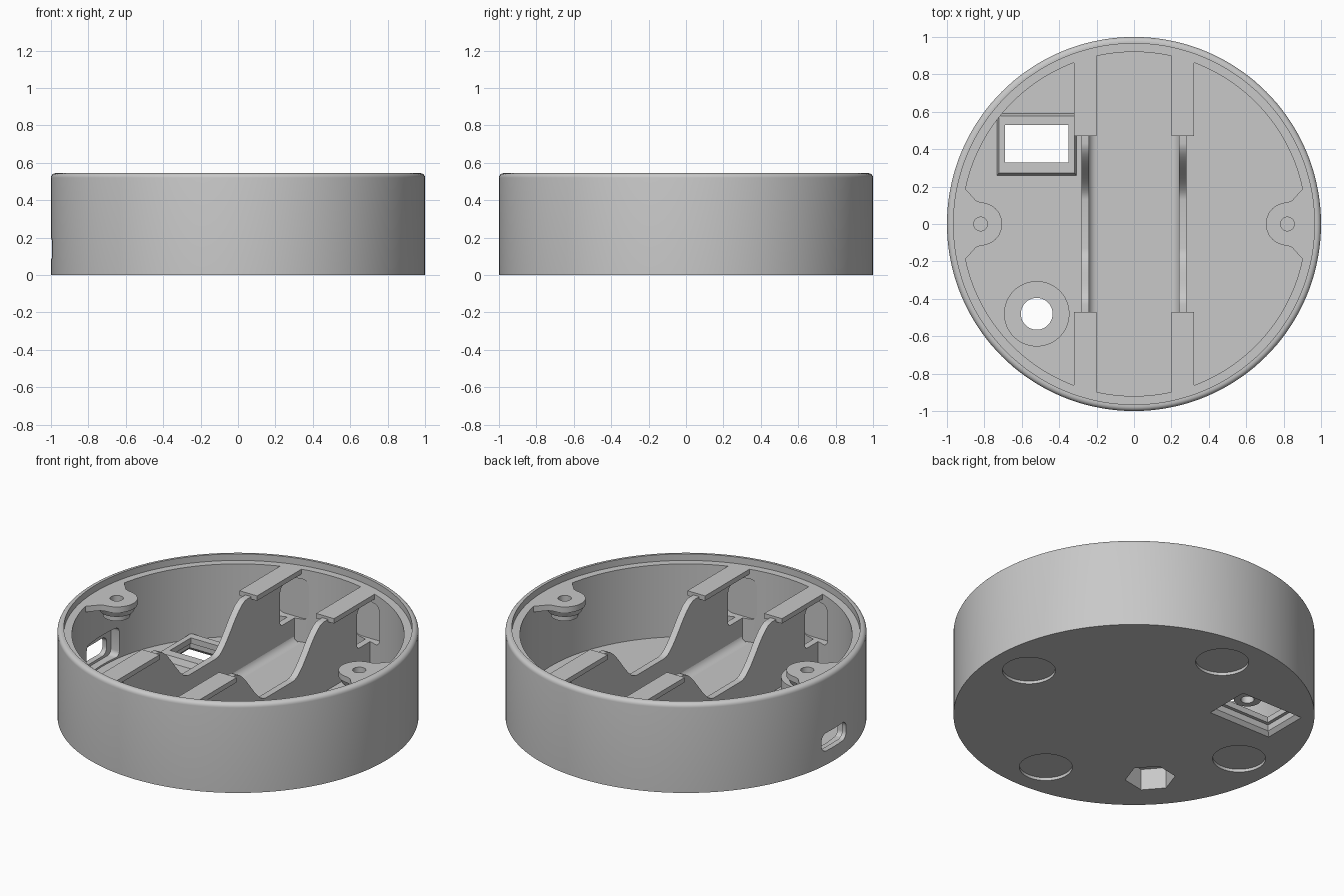
import bpy
import bmesh
from math import cos, sin, pi, radians
from mathutils import Matrix

old = bpy.data.objects.get("Cube")
if old:
    bpy.data.objects.remove(old, do_unlink=True)

grey = bpy.data.materials.new("plain_grey")
grey.use_nodes = True
grey.diffuse_color = (0.58, 0.58, 0.58, 1)
grey.node_tree.nodes["Principled BSDF"].inputs["Base Color"].default_value = grey.diffuse_color

LEDGE = 0.505   # level of the lid seat, tabs and screw bosses
FLOOR = 0.06


def finish(name, bm):
    bmesh.ops.recalc_face_normals(bm, faces=bm.faces)
    mesh = bpy.data.meshes.new(name)
    bm.to_mesh(mesh)
    bm.free()
    mesh.materials.append(grey)
    ob = bpy.data.objects.new(name, mesh)
    bpy.context.collection.objects.link(ob)
    return ob


def prism(name, pts, lo, hi, axis="z", top=None):
    """Extrude an outline along z or x, optionally to a different top outline."""
    bm = bmesh.new()
    place = (lambda p, h: (p[0], p[1], h)) if axis == "z" else (lambda p, h: (h, p[0], p[1]))
    a = [bm.verts.new(place(p, lo)) for p in pts]
    b = [bm.verts.new(place(p, hi)) for p in (top or pts)]
    bm.faces.new(a)
    bm.faces.new(b)
    for i in range(len(a)):
        j = (i + 1) % len(a)
        bm.faces.new((a[i], a[j], b[j], b[i]))
    return finish(name, bm)


def arc(cx, cy, r, start, end, n):
    steps = [radians(start + (end - start) * i / n) for i in range(n + 1)]
    return [(cx + r * cos(t), cy + r * sin(t)) for t in steps]


def circle(cx, cy, r, n=48, start=0):
    return arc(cx, cy, r, start, start + 360, n)[:-1]


def rect(cx, cy, w, h):
    w, h = w / 2, h / 2
    return [(cx - w, cy - h), (cx + w, cy - h), (cx + w, cy + h), (cx - w, cy + h)]


def rounded(cx, cy, w, h, r):
    corners = rect(cx, cy, w - 2 * r, h - 2 * r)
    return [p for i, (x, y) in enumerate(corners)
            for p in arc(x, y, r, 180 + 90 * i, 270 + 90 * i, 5)]


def combine(ob, other, operation):
    """Apply a boolean and remove the helper."""
    other.hide_render = True
    mod = ob.modifiers.new("bool", "BOOLEAN")
    mod.operation = operation
    mod.solver = "EXACT"
    mod.object = other
    deps = bpy.context.evaluated_depsgraph_get()
    mesh = bpy.data.meshes.new_from_object(ob.evaluated_get(deps))
    ob.modifiers.clear()
    ob.data = mesh
    bpy.data.objects.remove(other, do_unlink=True)


def turned(ob, angle, axis):
    ob.data.transform(Matrix.Rotation(angle, 4, axis))
    return ob


# Round tray: floor, wall, lid seat and rounded rim
profile = [(0, 0), (1, 0)] + arc(0.975, 0.52, 0.025, 0, 90, 5)
profile += [(0.965, 0.545), (0.965, LEDGE), (0.92, LEDGE), (0.92, FLOOR), (0, FLOOR)]
bm = bmesh.new()
ring = [bm.verts.new((r, 0, z)) for r, z in profile]
edges = [bm.edges.new(pair) for pair in zip(ring, ring[1:])]
bmesh.ops.spin(bm, geom=ring + edges, cent=(0, 0, 0), axis=(0, 0, 1), angle=2 * pi, steps=144)
bmesh.ops.remove_doubles(bm, verts=bm.verts, dist=0.0001)
tray = finish("round_tray", bm)

# Low raised window surround and nut boss on the floor
combine(tray, prism("window_surround", rect(-0.52, 0.425, 0.44, 0.35), 0.04, 0.095,
                    top=rect(-0.52, 0.425, 0.405, 0.305)), "UNION")
combine(tray, prism("nut_boss", circle(-0.52, -0.48, 0.175), 0.04, 0.2), "UNION")

# Openings: window with stepped recess below, bolt hole with hexagonal pocket, wall slot
cutters = [
    prism("window_cut", rect(-0.52, 0.43, 0.34, 0.2), -0.1, 0.3),
    prism("recess_cut", rect(-0.52, 0.43, 0.38, 0.24), -0.1, 0.06),
    prism("chamfer_cut", rect(-0.52, 0.43, 0.43, 0.29), -0.005, 0.025,
          top=rect(-0.52, 0.43, 0.375, 0.235)),
    prism("bolt_cut", circle(-0.52, -0.48, 0.085), -0.1, 0.3),
    prism("hex_cut", circle(-0.52, -0.48, 0.14, 6, 11), -0.1, 0.13),
    prism("slot_cut", rounded(-0.01, 0.14, 0.24, 0.11, 0.04), -1.1, -0.8, "x"),
    prism("slot_pocket_cut", rounded(-0.01, 0.16, 0.32, 0.18, 0.03), -0.965, -0.8, "x"),
]
# Shallow round recesses for the feet
for i in range(4):
    t = i * pi / 2
    cutters.append(prism("foot_cut", circle(0.76 * cos(t), 0.76 * sin(t), 0.147), -0.1, 0.018))
# Wall pockets behind the rib ends
for x in (-0.26, 0.26):
    for end in (-1, 1):
        pocket = prism("pocket_cut", rounded(x * end, 0.323, 0.21, 0.246, 0.04), -0.91, -0.76)
        turned(pocket, pi / 2, "X")
        cutters.append(turned(pocket, 0 if end == 1 else pi, "Z"))
for c in cutters:
    combine(tray, c, "DIFFERENCE")
parts = [tray]

# Rib outline: low cradle in the middle, S-curved rise, cable gap at the wall
half = [(0.91, 0.03), (0.91, 0.2), (0.78, 0.2)] + arc(0.77, 0.22, 0.02, 270, 180, 4)
half += arc(0.79, 0.406, 0.04, 180, 90, 4) + [(0.91, 0.446), (0.91, 0.49), (0.47, 0.49)]
for i in range(17):
    s = 1 - i / 16
    half.append((0.13 + 0.3 * s, 0.24 + 0.25 * s * s * (3 - 2 * s)))
rib_outline = half + [(-y, z) for y, z in reversed(half)]

for side, word in ((-1, "right"), (1, "left")):
    # Cradle rib
    parts.append(prism(word + "_rib", rib_outline, side * 0.24, side * 0.28, "x"))

    # Fillet where the rib meets the trough floor
    fillet = [(side * x, z) for x, z in arc(0.195, FLOOR + 0.05, 0.05, 270, 360, 6)]
    fillet += [(side * 0.26, FLOOR + 0.05), (side * 0.26, 0.03), (side * 0.195, 0.03)]
    parts.append(turned(prism(word + "_rib_fillet", fillet, -0.88, 0.88), pi / 2, "X"))

    # Flat tabs at both ends of the rib
    for end, where in ((-1, "front"), (1, "back")):
        parts.append(prism(f"{word}_{where}_tab", rect(side * 0.26, end * 0.685, 0.12, 0.43),
                           0.475, LEDGE))

    # Screw boss: thin flared plate, round body and narrower neck, drilled through
    plate = arc(0.82, 0, 0.115, 90, 270, 24) + [(0.845, -0.125), (0.93, -0.22),
                                              (0.93, 0.22), (0.845, 0.125)]
    plate = [(side * x, y) for x, y in plate]
    boss = prism(word + "_screw_boss", plate, 0.47, LEDGE)
    combine(boss, prism("body", circle(side * 0.82, 0, 0.095), 0.435, 0.48,
                        top=circle(side * 0.82, 0, 0.114)), "UNION")
    combine(boss, prism("neck", circle(side * 0.82, 0, 0.075), 0.4, 0.46), "UNION")
    combine(boss, prism("drill", circle(side * 0.82, 0, 0.037, 24), 0.3, 0.6), "DIFFERENCE")
    parts.append(boss)

# Smooth the curved walls and keep the edges sharp
bpy.ops.object.select_all(action="DESELECT")
for ob in parts:
    ob.select_set(True)
bpy.context.view_layer.objects.active = tray
bpy.ops.object.shade_smooth_by_angle(angle=radians(30))
